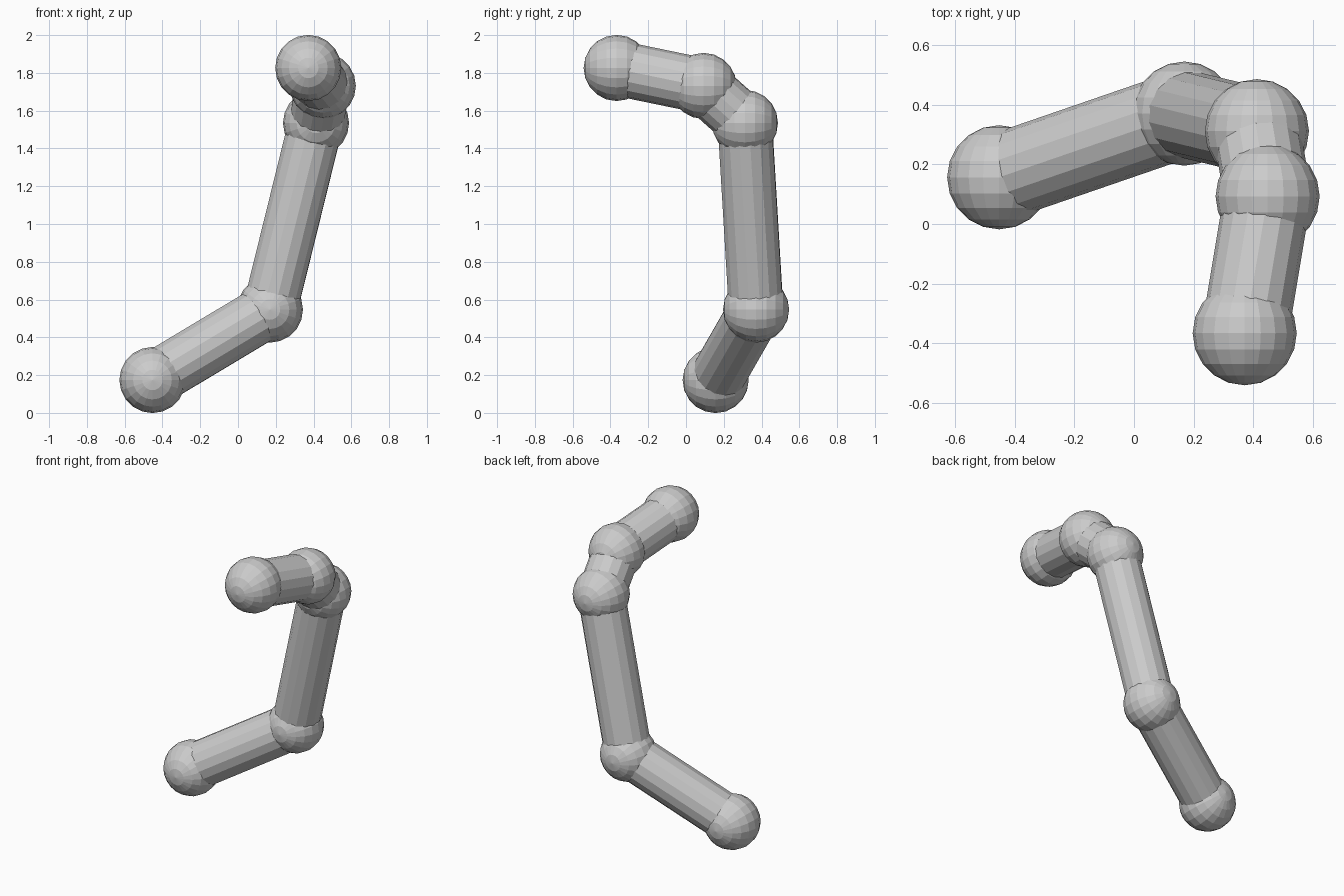
import bpy, bmesh, math
from mathutils import Vector, Matrix

if "Cube" in bpy.data.objects:
    bpy.data.objects.remove(bpy.data.objects["Cube"])

BALL_R, TUBE_R = 0.175, 0.146
JOINTS = [Vector(p) for p in (
    (-0.453, 0.157, 0.174),
    (0.169, 0.371, 0.547),
    (0.413, 0.312, 1.535),
    (0.449, 0.093, 1.731),
    (0.372, -0.367, 1.826))]


def add_object(name, bm):
    mesh = bpy.data.meshes.new(name)
    bm.to_mesh(mesh)
    bm.free()
    obj = bpy.data.objects.new(name, mesh)
    bpy.context.collection.objects.link(obj)
    return obj


def ball(name, centre):
    # faceted ball with its poles on the front-back axis
    bm = bmesh.new()
    bmesh.ops.create_uvsphere(
        bm, u_segments=20, v_segments=10, radius=BALL_R,
        matrix=Matrix.Rotation(math.pi / 2, 4, 'X'))
    add_object(name, bm).location = centre


def tube(name, a, b):
    # faceted cylinder running between two joint centres
    bm = bmesh.new()
    bmesh.ops.create_cone(
        bm, cap_ends=True, segments=16, radius1=TUBE_R, radius2=TUBE_R,
        depth=(b - a).length)
    turn = (b - a).to_track_quat('Z', 'Y').to_matrix().to_4x4()
    add_object(name, bm).matrix_world = Matrix.Translation((a + b) / 2) @ turn


# joints
for i, p in enumerate(JOINTS):
    ball(f"joint_ball_{i + 1}", p)

# links between neighbouring joints
for i, (a, b) in enumerate(zip(JOINTS, JOINTS[1:])):
    tube(f"link_tube_{i + 1}", a, b)
